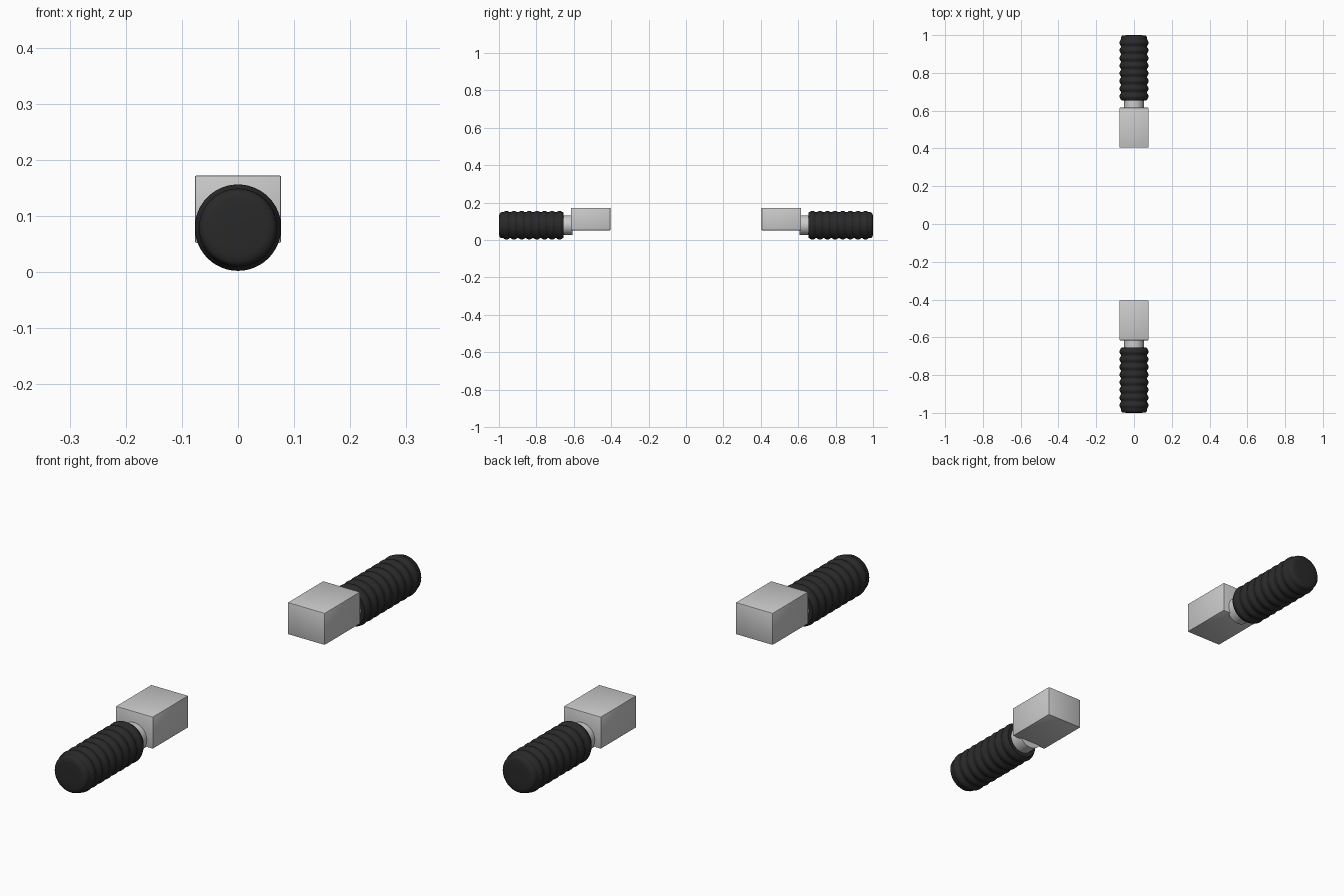
import bpy, bmesh, math

if "Cube" in bpy.data.objects:
    bpy.data.objects.remove(bpy.data.objects["Cube"])

def material(name, v):
    m = bpy.data.materials.new(name)
    m.diffuse_color = (v, v, v, 1)
    m.use_nodes = True
    m.node_tree.nodes["Principled BSDF"].inputs["Base Color"].default_value = m.diffuse_color
    return m

GREY = material("light grey metal", 0.6)
BLACK = material("black rubber", 0.022)
AXIS_Z = 0.079  # height of the handle axis

def finish(bm, name, mat, angle):
    bmesh.ops.recalc_face_normals(bm, faces=bm.faces)
    me = bpy.data.meshes.new(name)
    bm.to_mesh(me)
    bm.free()
    ob = bpy.data.objects.new(name, me)
    bpy.context.collection.objects.link(ob)
    me.materials.append(mat)
    bpy.ops.object.select_all(action='DESELECT')
    ob.select_set(True)
    bpy.context.view_layer.objects.active = ob
    bpy.ops.object.shade_smooth_by_angle(angle=math.radians(angle))
    return ob

def lathe(name, profile, side, mat, n=48):
    """Revolve (y, radius) points about the handle axis, with capped ends."""
    bm = bmesh.new()
    rings = []
    for y, r in profile:
        rings.append([bm.verts.new((r * math.cos(2 * math.pi * i / n), side * y,
                                    AXIS_Z + r * math.sin(2 * math.pi * i / n)))
                      for i in range(n)])
    for a, b in zip(rings, rings[1:]):
        for i in range(n):
            j = (i + 1) % n
            bm.faces.new((a[i], a[j], b[j], b[i]))
    bm.faces.new(rings[0])
    bm.faces.new(rings[-1])
    return finish(bm, name, mat, 40)

# Ribbed grip profile: inner lip, eight rounded ribs, then a rounded end
RIBS, START, PITCH = 8, 0.655, 0.0405
grip = [(START, 0.055), (START, 0.067)]
for k in range(RIBS):
    y0 = START + 0.004 + k * PITCH
    for s in range(7):
        t = s / 6
        grip.append((y0 + 0.034 * t, 0.0695 + 0.0075 * math.sin(math.pi * t)))
grip += [(0.986, 0.0695), (0.992, 0.067), (0.997, 0.062), (0.999, 0.052), (1.0, 0.03)]

for side, label in ((-1, "front"), (1, "back")):
    # Mounting block with slightly softened edges
    bm = bmesh.new()
    bmesh.ops.create_cube(bm, size=1)
    for v in bm.verts:
        v.co = (v.co.x * 0.154, side * 0.51 + v.co.y * 0.211, 0.112 + v.co.z * 0.12)
    bmesh.ops.bevel(bm, geom=bm.edges[:], offset=0.003, segments=2,
                    profile=0.5, affect='EDGES')
    finish(bm, label + "_block", GREY, 30)
    # Neck and grip
    lathe(label + "_neck", [(0.606, 0.052), (0.67, 0.052)], side, GREY)
    lathe(label + "_grip", grip, side, BLACK)
